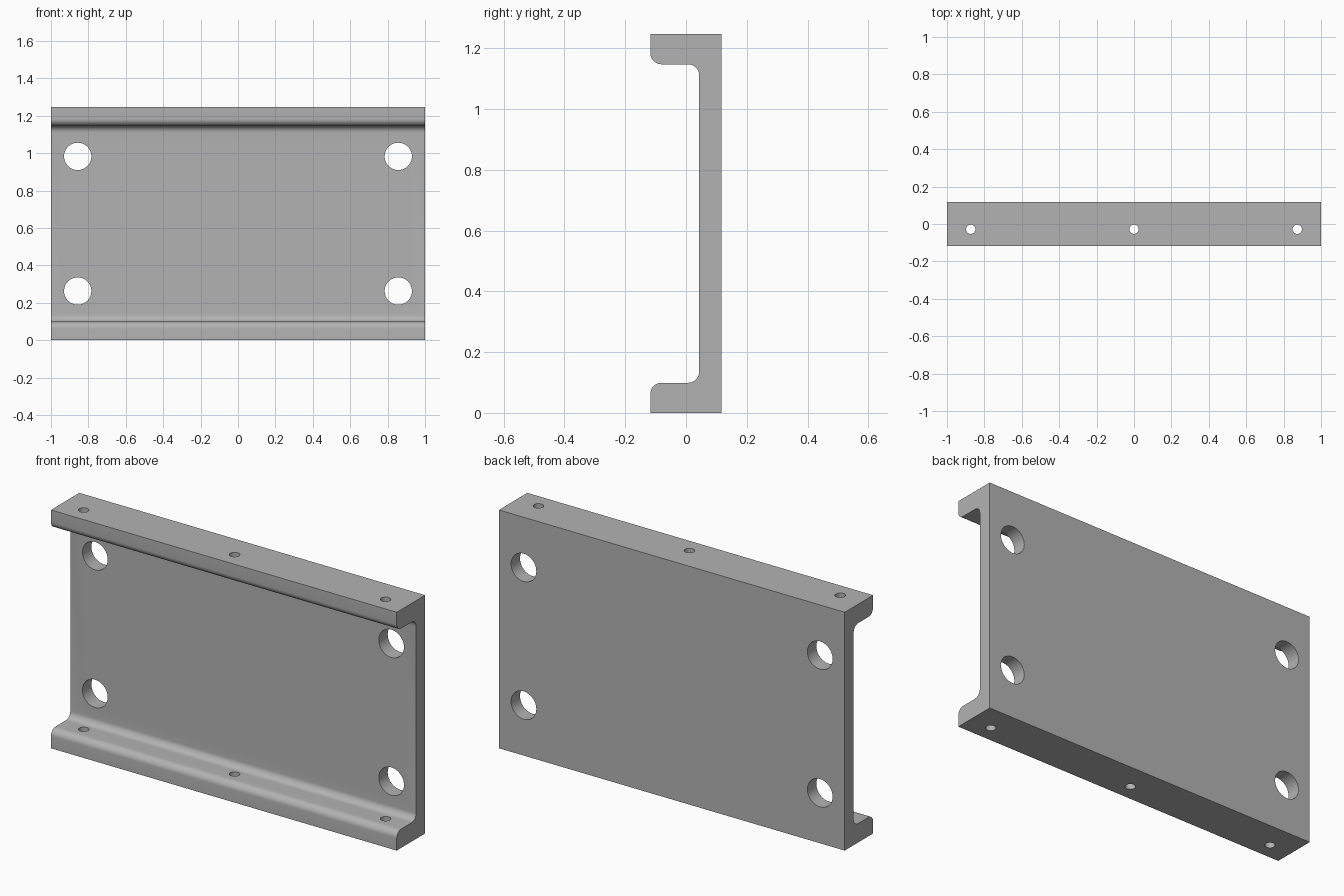
import bpy
import bmesh
from math import cos, sin, pi, radians
from mathutils import Matrix

LENGTH, HEIGHT, DEPTH = 2.0, 1.246, 0.234
FLANGE, WEB, RADIUS = 0.099, 0.074, 0.036
FRONT, BACK = -DEPTH / 2, DEPTH / 2

if "Cube" in bpy.data.objects:
    bpy.data.objects.remove(bpy.data.objects["Cube"])

# Material
metal = bpy.data.materials.new("grey metal")
colour = (0.45, 0.45, 0.45, 1)
metal.diffuse_color = colour
metal.use_nodes = True
metal.node_tree.nodes["Principled BSDF"].inputs["Base Color"].default_value = colour


def arc(y, z, start, end, steps=8):
    angles = [start + (end - start) * i / steps for i in range(steps + 1)]
    return [(y + RADIUS * cos(a), z + RADIUS * sin(a)) for a in angles]


def make_object(name, bm):
    bmesh.ops.recalc_face_normals(bm, faces=bm.faces)
    mesh = bpy.data.meshes.new(name)
    bm.to_mesh(mesh)
    bm.free()
    mesh.materials.append(metal)
    obj = bpy.data.objects.new(name, mesh)
    bpy.context.collection.objects.link(obj)
    return obj


# Channel profile: rounded lower lip and inner fillet, mirrored for the top
lower = [(FRONT, 0)]
lower += arc(FRONT + RADIUS, FLANGE - RADIUS, pi, pi / 2)
lower += arc(BACK - WEB - RADIUS, FLANGE + RADIUS, -pi / 2, 0)
upper = [(y, HEIGHT - z) for y, z in reversed(lower)]
profile = lower + upper + [(BACK, HEIGHT), (BACK, 0)]

bm = bmesh.new()
face = bm.faces.new([bm.verts.new((-LENGTH / 2, y, z)) for y, z in profile])
swept = bmesh.ops.extrude_face_region(bm, geom=[face], use_keep_orig=True)
moved = [v for v in swept["geom"] if isinstance(v, bmesh.types.BMVert)]
bmesh.ops.translate(bm, verts=moved, vec=(LENGTH, 0, 0))
bracket = make_object("channel_bracket", bm)

# Hole cutters: four large through the web, three small through both flanges
bm = bmesh.new()


def drill(location, radius, depth, tilt=0):
    matrix = Matrix.Translation(location) @ Matrix.Rotation(tilt, 4, "X")
    bmesh.ops.create_cone(bm, cap_ends=True, segments=40, radius1=radius,
                          radius2=radius, depth=depth, matrix=matrix)


for x in (-0.857, 0.857):
    for z in (0.263, HEIGHT - 0.263):
        drill((x, 0, z), 0.073, 1, pi / 2)
for x in (-0.873, 0, 0.873):
    drill((x, -0.028, HEIGHT / 2), 0.025, 2)
cutter = make_object("hole_cutter", bm)
cutter.hide_render = True

# Cut the holes, then drop the cutter
bpy.context.view_layer.objects.active = bracket
bracket.select_set(True)
cut = bracket.modifiers.new("holes", "BOOLEAN")
cut.object = cutter
cut.operation = "DIFFERENCE"
cut.solver = "EXACT"
bpy.ops.object.modifier_apply(modifier=cut.name)
bpy.data.objects.remove(cutter)

bpy.ops.object.shade_smooth_by_angle(angle=radians(30))
